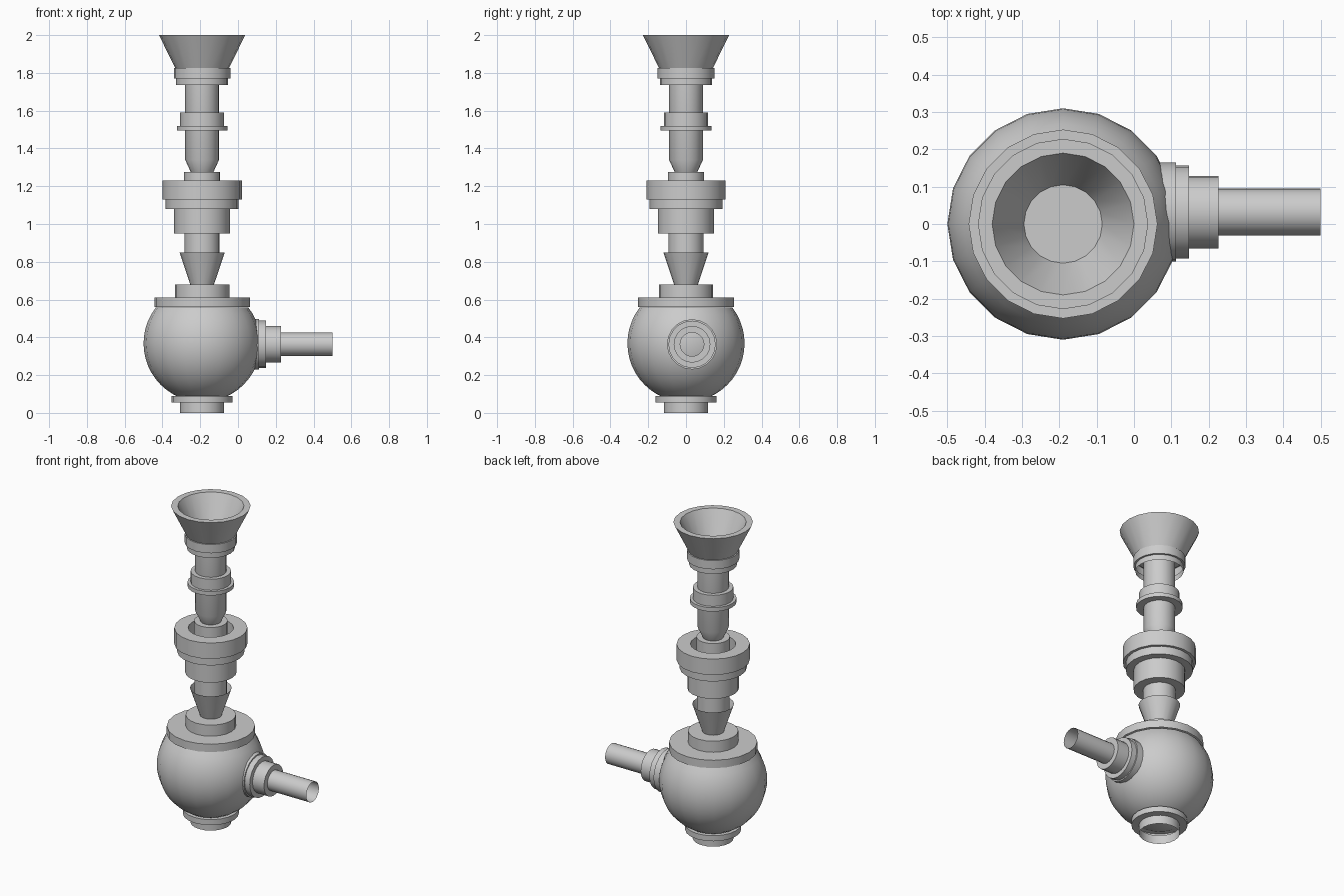
import bpy, bmesh, math
from mathutils import Matrix, Vector

if "Cube" in bpy.data.objects:
    bpy.data.objects.remove(bpy.data.objects["Cube"])

AXIS = Matrix.Translation((-0.19, 0, 0))
SIDE = Matrix.Translation((0, 0.032, 0.363)) @ Matrix.Rotation(math.pi / 2, 4, 'Y')


def lathe(name, profile, place=AXIS, sides=20):
    """Spin an (radius, height) profile; radius 0 closes the surface."""
    bm = bmesh.new()
    rings = []
    for r, h in profile:
        n = 1 if r == 0 else sides
        rings.append([bm.verts.new((r * math.cos(2 * math.pi * i / sides),
                                    r * math.sin(2 * math.pi * i / sides), h)) for i in range(n)])
    for a, b in zip(rings, rings[1:]):
        for i in range(sides):
            j = (i + 1) % sides
            loop = [a[i % len(a)], a[j % len(a)], b[j % len(b)], b[i % len(b)]]
            bm.faces.new(list(dict.fromkeys(loop)))
    bmesh.ops.recalc_face_normals(bm, faces=bm.faces)
    mesh = bpy.data.meshes.new(name)
    bm.to_mesh(mesh)
    bm.free()
    ob = bpy.data.objects.new(name, mesh)
    ob.matrix_world = place
    bpy.context.collection.objects.link(ob)
    bpy.ops.object.select_all(action='DESELECT')
    ob.select_set(True)
    bpy.context.view_layer.objects.active = ob
    bpy.ops.object.shade_smooth_by_angle(angle=math.radians(35))
    return ob


# foot: open tube and flange below the round body
lathe("foot", [(0.117, 0), (0.117, 0.055), (0.161, 0.055), (0.161, 0.09), (0.117, 0.09)])

# round body, cut off under the collar
arc = [math.radians(-90 + 7.5 * i) for i in range(18)]
lathe("round_body", [(0 if i == 0 else 0.31 * math.cos(a), 0.368 + 0.31 * math.sin(a))
                     for i, a in enumerate(arc)])

# stepped collar on the body
lathe("collar", [(0.253, 0.56), (0.253, 0.61), (0.144, 0.61), (0.144, 0.68), (0, 0.68)])

# lower cone, an open cup around the stem
lathe("lower_cone", [(0.063, 0.68), (0.12, 0.85)])
lathe("lower_stem", [(0.093, 0.78), (0.093, 0.96)])

# stepped cup with a recess in its top
lathe("middle_cup", [(0.09, 0.95), (0.148, 0.95), (0.148, 1.08), (0.193, 1.08), (0.193, 1.13),
                     (0.21, 1.13), (0.21, 1.23), (0.13, 1.23), (0.13, 1.15), (0, 1.15)])
lathe("cup_neck", [(0.096, 1.15), (0.096, 1.275), (0.055, 1.275)])

# upper stem with tapered foot
lathe("upper_stem", [(0.06, 1.275), (0.09, 1.34), (0.09, 1.80)])
lathe("stem_ring", [(0.09, 1.495), (0.134, 1.495), (0.134, 1.52), (0.116, 1.52),
                    (0.116, 1.59), (0.09, 1.59)])

# funnel and the open rings under it
lathe("funnel_rings", [(0.138, 1.735), (0.138, 1.77), (0.15, 1.77), (0.15, 1.825), (0.14, 1.825)])
lathe("funnel", [(0, 1.815), (0.14, 1.82), (0.228, 2.0), (0.19, 2.0), (0.105, 1.83), (0, 1.83)])

# side pipe with stepped sockets
lathe("pipe_socket", [(0.133, 0.07), (0.133, 0.112), (0.125, 0.112), (0.125, 0.147),
                      (0.097, 0.147), (0.097, 0.227), (0.063, 0.227)], SIDE)
lathe("side_pipe", [(0.063, 0.12), (0.063, 0.5)], SIDE)
